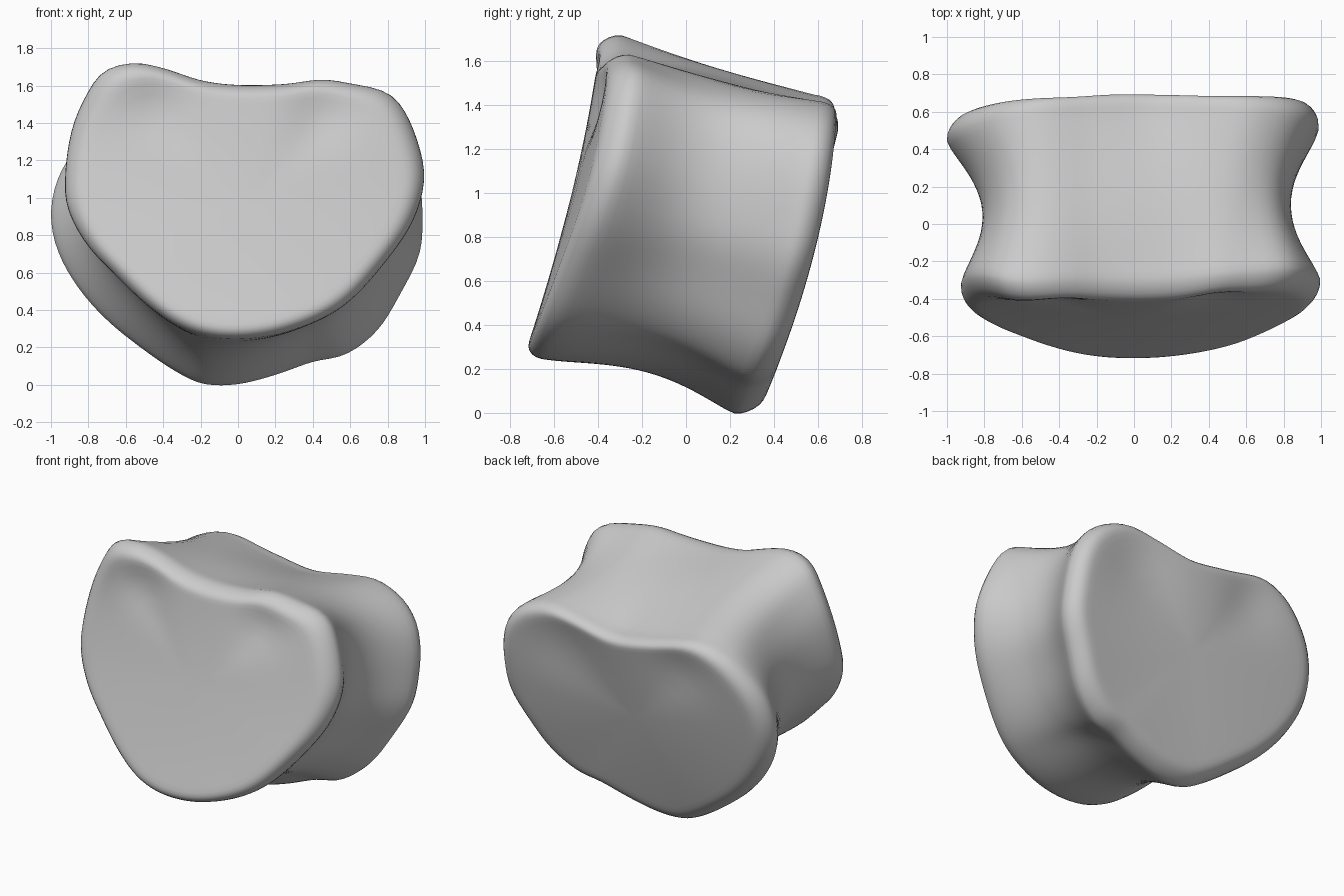
import bpy, bmesh
from math import pi, sin, cos, atan2, hypot, exp

if "Cube" in bpy.data.objects:
    bpy.data.objects.remove(bpy.data.objects["Cube"])

N = 112  # points around each ring

# Rim outlines in x, z
FRONT = [(-.55, 1.725), (-.72, 1.68), (-.82, 1.54), (-.89, 1.37), (-.925, 1.15), (-.915, .95), (-.81, .75),
         (-.65, .58), (-.48, .42), (-.3, .3), (-.1, .245), (.15, .255), (.4, .33), (.6, .45), (.8, .67),
         (.94, .88), (1.0, 1.1), (.965, 1.3), (.88, 1.49), (.78, 1.575), (.62, 1.61), (.45, 1.635),
         (.25, 1.61), (0, 1.605), (-.2, 1.63), (-.38, 1.69)]
BACK = [(-.5, 1.45), (-.7, 1.4), (-.85, 1.28), (-.96, 1.12), (-1.005, .92), (-.97, .72), (-.86, .52),
        (-.7, .34), (-.5, .18), (-.32, .06), (-.18, 0), (0, 0), (.2, .05), (.4, .12), (.58, .16),
        (.75, .29), (.88, .5), (.975, .7), (.99, .9), (.975, 1.08), (.92, 1.23), (.8, 1.35), (.61, 1.42),
        (.4, 1.4), (.1, 1.35), (-.2, 1.39)]
CF, CB = (.02, .98), (0, .76)


def polar(points, c):
    """Smooth closed outline resampled as radius by angle."""
    dense, n = [], len(points)
    for i in range(n):
        p = [points[(i + k) % n] for k in (-1, 0, 1, 2)]
        for j in range(10):
            t = j / 10
            q = [.5 * (2 * b + (d - a) * t + (2*a - 5*b + 4*d - e) * t * t + (3*b - a - 3*d + e) * t ** 3)
                 for a, b, d, e in zip(*p)]
            dense.append((atan2(q[1] - c[1], q[0] - c[0]) % (2 * pi), hypot(q[0] - c[0], q[1] - c[1])))
    dense.sort()
    dense = [(dense[-1][0] - 2 * pi, dense[-1][1])] + dense + [(dense[0][0] + 2 * pi, dense[0][1])]
    out = []
    for i in range(N):
        a = 2 * pi * i / N
        for (a0, r0), (a1, r1) in zip(dense, dense[1:]):
            if a0 <= a <= a1:
                out.append(r0 + (r1 - r0) * (a - a0) / max(a1 - a0, 1e-9))
                break
    return out


RF, RB = polar(FRONT, CF), polar(BACK, CB)


def pit(x, z, px, pz, size):
    return exp(-((x - px) ** 2 + (z - pz) ** 2) / size ** 2)


def y_front(x, z):
    # tilted, slightly bowed, with a raised upper left corner
    return -.725 + .25 * (z - .3) + .11 * x * x - .075 * pit(x, z, -.62, 1.72, .28)


def y_back(x, z):
    return .335 + .45 * z - .13 * z * z - (.08 if x < 0 else .005) * x * x


# Profile from front pole to back pole: (blend, scale, depth behind face, is side wall)
RIM = .11
disc = [0, .15, .3, .45, .6, .7, .78, .85]
cap = [(s, 0) for s in disc] + [(1 - RIM + RIM * sin(a), RIM * (1 - cos(a)))
                                for a in (k * pi / 12 for k in range(6))]
profile = [(0, s, d, False) for s, d in cap]
profile += [(u / 20, 1, 0, True) for u in range(21)]
profile += [(1, s, d, False) for s, d in reversed(cap)]


def point(i, t, s, d, wall):
    a = 2 * pi * i / N
    if wall:  # waist is deepest on the flanks, the top bulges a little
        w = .165 * cos(a) ** 2 + (-.055 if sin(a) > 0 else .085) * sin(a) ** 2
        s = 1 - w * sin(pi * t) ** 1.2
    r = (RF[i] * (1 - t) + RB[i] * t) * s
    x = CF[0] * (1 - t) + CB[0] * t + r * cos(a)
    z = CF[1] * (1 - t) + CB[1] * t + r * sin(a)
    if wall:
        y = (y_front(x, z) + RIM) * (1 - t) + (y_back(x, z) - RIM) * t
    else:  # dished end faces with shallow pits near the upper corners
        inner = max(0, 1 - s * s / .9)
        if t == 0:
            y = y_front(x, z) + d + .03 * inner + .04 * (pit(x, z, -.45, 1.47, .15) + pit(x, z, .45, 1.42, .15))
        else:
            y = y_back(x, z) - d - .04 * inner - .03 * (pit(x, z, .5, 1.15, .25) + pit(x, z, -.4, 1.2, .2))
    return x, y, z


bm = bmesh.new()
rings = []
for p in profile:
    if p[1] == 0:
        rings.append([bm.verts.new(point(0, *p))] * N)
    else:
        rings.append([bm.verts.new(point(i, *p)) for i in range(N)])
for lo, hi in zip(rings, rings[1:]):
    for i in range(N):
        j = (i + 1) % N
        bm.faces.new(list(dict.fromkeys((lo[i], lo[j], hi[j], hi[i]))))
bmesh.ops.recalc_face_normals(bm, faces=bm.faces)
mesh = bpy.data.meshes.new("vertebra_body")
bm.to_mesh(mesh)
bm.free()
for f in mesh.polygons:
    f.use_smooth = True
body = bpy.data.objects.new("vertebra_body", mesh)
bpy.context.collection.objects.link(body)

# Soften the surface
smooth = body.modifiers.new("soften", 'SMOOTH')
smooth.factor, smooth.iterations = .5, 3
